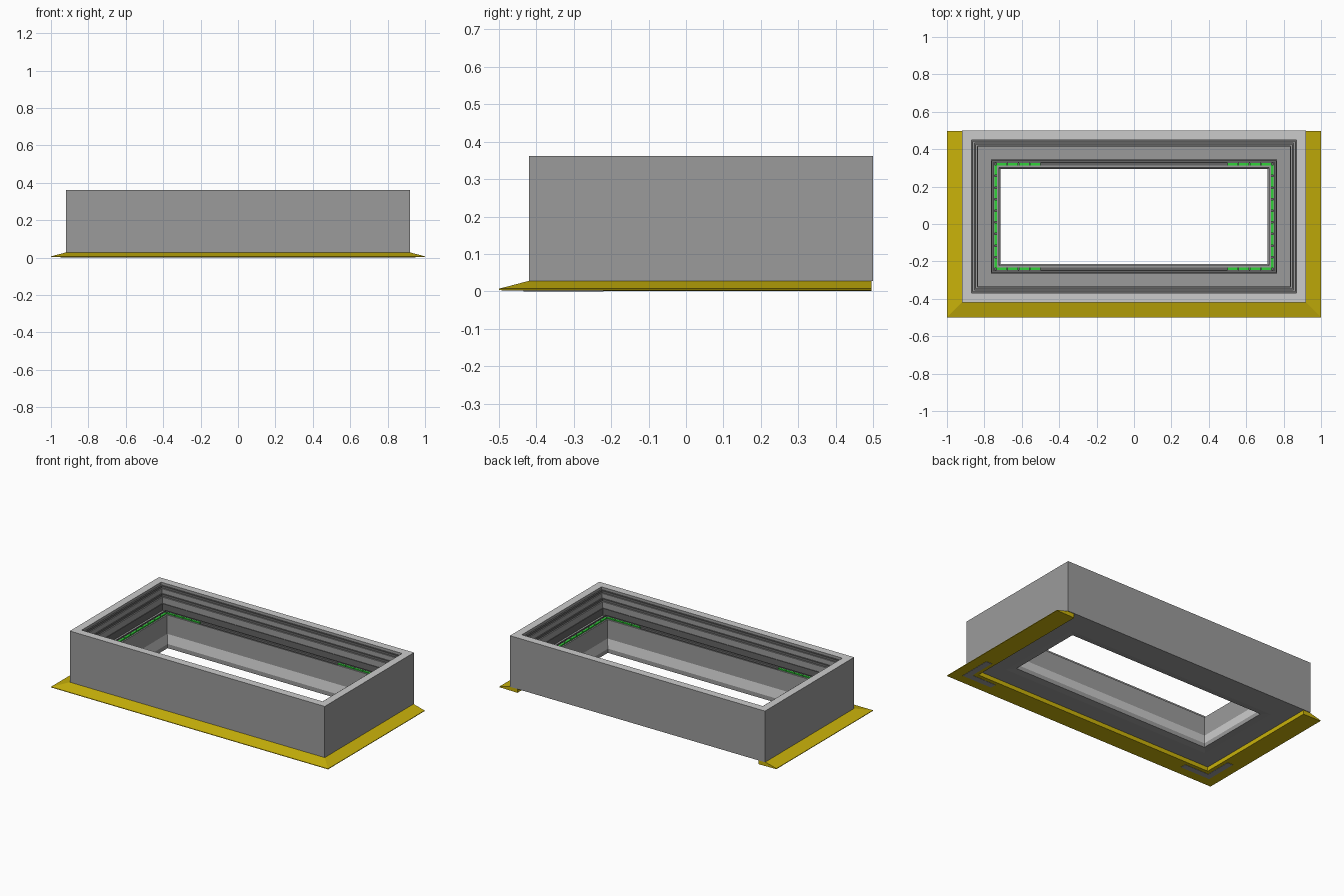
import bpy, bmesh

if "Cube" in bpy.data.objects:
    bpy.data.objects.remove(bpy.data.objects["Cube"])

CY, HX, HY = 0.04, 0.92, 0.46   # frame centre and outer half sizes


def material(name, rgb):
    m = bpy.data.materials.new(name)
    m.diffuse_color = (*rgb, 1)
    m.use_nodes = True
    m.node_tree.nodes["Principled BSDF"].inputs["Base Color"].default_value = m.diffuse_color
    return m


YELLOW = material("yellow", (0.58, 0.44, 0.003))
GREEN = material("green", (0.03, 0.65, 0.04))
GREY = material("mid_grey", (0.33, 0.33, 0.33))
LIGHT = material("light_grey", (0.75, 0.75, 0.75))
DARK = material("dark_grey", (0.13, 0.13, 0.13))


def finish(name, bm, mats):
    bmesh.ops.recalc_face_normals(bm, faces=bm.faces)
    me = bpy.data.meshes.new(name)
    bm.to_mesh(me)
    bm.free()
    ob = bpy.data.objects.new(name, me)
    bpy.context.collection.objects.link(ob)
    for m in mats:
        me.materials.append(m)
    return ob


def sweep(name, profile, path, closed, mats, codes=None):
    """Sweep an (inset, z) profile along a path; codes picks a material per segment."""
    bm = bmesh.new()
    loops = [[bm.verts.new((x, y, z)) for x, y in path(d)] for d, z in profile]
    n, m = len(loops), len(loops[0])
    for i in range(n):
        a, b = loops[i], loops[(i + 1) % n]
        for j in range(m if closed else m - 1):
            k = (j + 1) % m
            f = bm.faces.new((a[j], a[k], b[k], b[j]))
            f.material_index = int(codes[i]) if codes else 0
    if not closed:
        bm.faces.new([l[0] for l in loops])
        bm.faces.new([l[-1] for l in loops])
    return finish(name, bm, mats)


def rect(d):
    x, y = HX - d, HY - d
    return [(-x, CY - y), (x, CY - y), (x, CY + y), (-x, CY + y)]


def u_path(d):
    x, y = HX - d, HY - d
    return [(-x, 0.496), (-x, CY - y), (x, CY - y), (x, 0.496)]


def box(name, x0, x1, y0, y1, z0, z1, mat):
    bm = bmesh.new()
    bmesh.ops.create_cube(bm, size=1)
    for v in bm.verts:
        v.co = ((x0 + x1) / 2 + v.co.x * (x1 - x0),
                (y0 + y1) / 2 + v.co.y * (y1 - y0),
                (z0 + z1) / 2 + v.co.z * (z1 - z0))
    return finish(name, bm, [mat])


# main frame: light rim, stepped inner wall, low shelf, raised seal channel, opening wall
# (inset, z, material of the segment that follows: 0 grey, 1 light, 2 dark)
frame = [(0, 0.028, 0), (0, 0.362, 1), (0.05, 0.362, 0), (0.05, 0.345, 2),
         (0.06, 0.345, 2), (0.06, 0.33, 0), (0.066, 0.33, 0), (0.066, 0.30, 2),
         (0.074, 0.30, 2), (0.074, 0.285, 0), (0.082, 0.285, 0), (0.082, 0.245, 2),
         (0.086, 0.245, 2), (0.086, 0.20, 0),
         (0.155, 0.20, 0), (0.155, 0.248, 2), (0.162, 0.248, 2), (0.162, 0.235, 2),
         (0.168, 0.235, 0), (0.168, 0.248, 0), (0.174, 0.248, 2), (0.174, 0.235, 2),
         (0.188, 0.235, 2), (0.188, 0.243, 0), (0.197, 0.243, 0), (0.197, 0.12, 1),
         (0.207, 0.06, 0), (0.207, 0.033, 0), (0.165, 0.028, 0)]
sweep("frame", [p[:2] for p in frame], rect, True, [GREY, LIGHT, DARK],
      [p[2] for p in frame])

# sloping skirt along the front and both sides
skirt = [(-0.08, 0.003), (-0.08, 0.007), (0, 0.028), (0.05, 0.028), (0.05, 0.001)]
sweep("skirt", skirt, u_path, False, [YELLOW])

# thin L-shaped pads under the front corners
for s, side in ((-1, "left"), (1, "right")):
    def corner(d, s=s):
        x, y = HX - d, CY - HY + d
        return [(s * (HX - 0.2), y), (s * x, y), (s * x, CY - HY + 0.2)]
    sweep(f"corner_pad_{side}", [(-0.015, 0), (-0.015, 0.004), (0.025, 0.004), (0.025, 0)],
          corner, False, [GREY])

# dashed green seal strips in the inner channel
D, W, Z0, Z1 = 0.181, 0.0065, 0.234, 0.25
sx, sy = HX - D, HY - D
for s in (-1, 1):
    for t in (-1, 1):
        for i in range(4):
            xa, xb = sorted((s * (0.5 + 0.06 * i), s * (0.555 + 0.06 * i)))
            y = CY + t * sy
            box("seal_long_side", xa, xb, y - W, y + W, Z0, Z1, GREEN)
    for i in range(9):
        ya = CY - sy + i * 2 * sy / 9
        box("seal_short_side", s * sx - W, s * sx + W, ya + 0.004,
            ya + 2 * sy / 9 - 0.004, Z0, Z1, GREEN)
